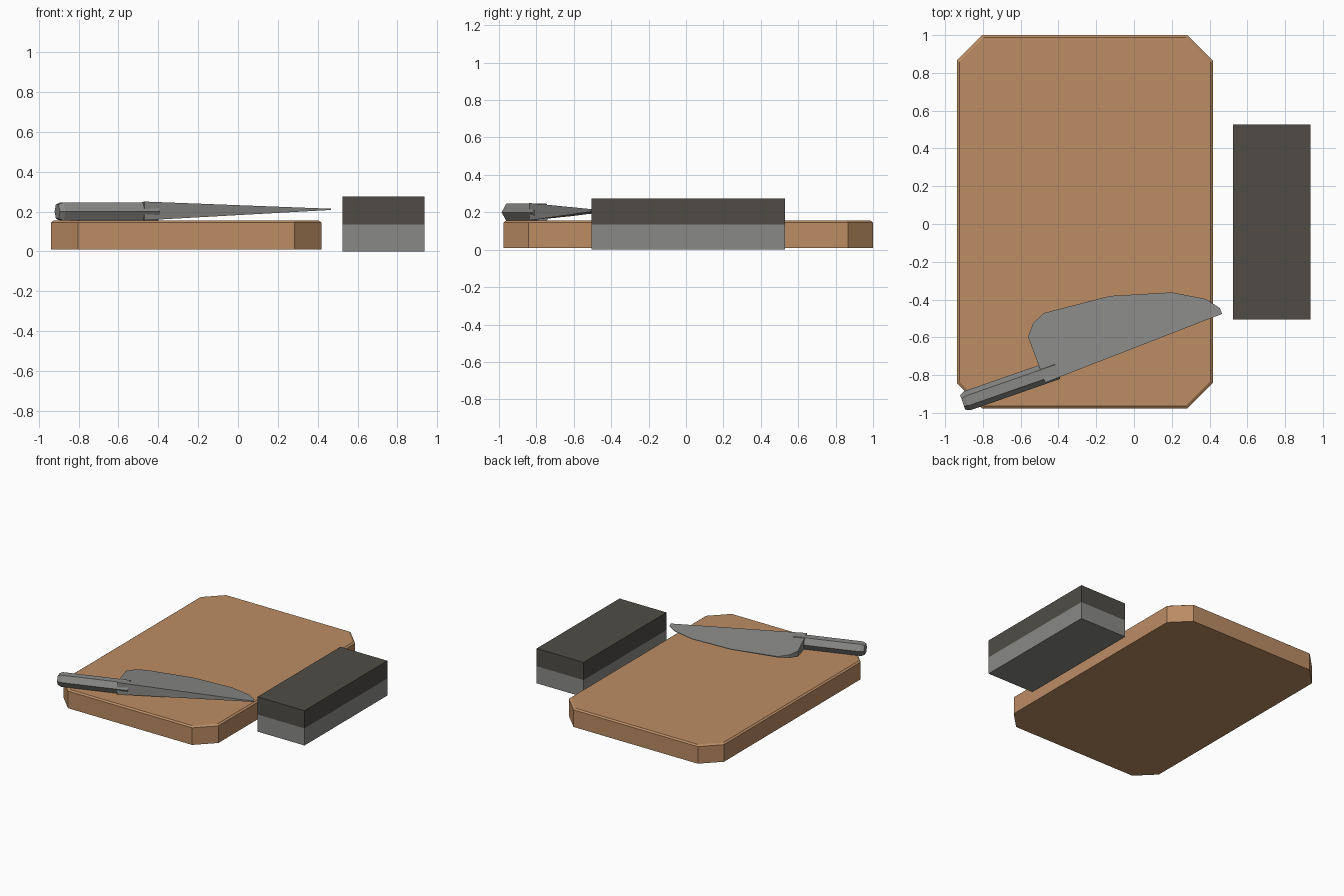
import bpy, bmesh, math
from mathutils import Vector

if "Cube" in bpy.data.objects:
    bpy.data.objects.remove(bpy.data.objects["Cube"])


def material(name, rgb):
    m = bpy.data.materials.new(name)
    m.diffuse_color = (*rgb, 1)
    m.use_nodes = True
    m.node_tree.nodes["Principled BSDF"].inputs["Base Color"].default_value = m.diffuse_color
    return m


WOOD = material("wood", (0.50, 0.265, 0.127))
GREY = material("steel grey", (0.25, 0.25, 0.24))
DARK = material("dark stone", (0.08, 0.073, 0.063))


def loft(name, rings, mat):
    """Skin matching rings of points and cap both ends."""
    bm = bmesh.new()
    vs = [[bm.verts.new(p) for p in r] for r in rings]
    n = len(vs[0])
    for a, b in zip(vs, vs[1:]):
        for i in range(n):
            j = (i + 1) % n
            bm.faces.new((a[i], a[j], b[j], b[i]))
    bm.faces.new(vs[0][::-1])
    bm.faces.new(vs[-1])
    bmesh.ops.recalc_face_normals(bm, faces=bm.faces)
    me = bpy.data.meshes.new(name)
    bm.to_mesh(me)
    bm.free()
    me.materials.append(mat)
    ob = bpy.data.objects.new(name, me)
    bpy.context.collection.objects.link(ob)
    return ob


def octagon(cx, cy, hx, hy, cut, z):
    quarter = [(hx, hy - cut), (hx - cut, hy)]
    pts = quarter + [(-x, y) for x, y in quarter[::-1]]
    pts += [(-x, -y) for x, y in pts]
    return [(cx + x, cy + y, z) for x, y in pts]


# cutting board with clipped corners and an eased top rim
B = (-0.26, 0.012)
loft("cutting_board", [octagon(*B, 0.678, 0.988, 0.135, 0.01),
                       octagon(*B, 0.678, 0.988, 0.135, 0.145),
                       octagon(*B, 0.665, 0.975, 0.130, 0.155)], WOOD)

# two-layer sharpening stone
for name, z0, z1, mat in (("stone_coarse_layer", 0, 0.135, GREY),
                          ("stone_fine_layer", 0.135, 0.275, DARK)):
    outline = [(0.525, -0.505), (0.935, -0.505), (0.935, 0.528), (0.525, 0.528)]
    loft(name, [[(x, y, z) for x, y in outline] for z in (z0, z1)], mat)

# blade: wedge, thick along the spine and thin at the cutting edge
# (x, y, mid height, half thickness)
profile = [(-0.47, -0.84, 0.203, 0.047), (0.466, -0.476, 0.211, 0.003),
           (0.455, -0.445, 0.210, 0.002), (0.38, -0.397, 0.208, 0.002),
           (0.20, -0.362, 0.206, 0.002), (-0.127, -0.381, 0.204, 0.002),
           (-0.476, -0.471, 0.203, 0.004), (-0.534, -0.524, 0.203, 0.012),
           (-0.561, -0.598, 0.203, 0.022)]
loft("knife_blade", [[(x, y, z + s * t) for x, y, z, t in profile]
                     for s in (-1, 1)], GREY)

# six-sided handle with a tapered butt
start, end = Vector((-0.907, -0.944, 0.2)), Vector((-0.408, -0.770, 0.2))
axis = (end - start).normalized()
side = Vector((-axis.y, axis.x, 0))


def hexagon(center, r):
    return [center + side * r * math.cos(k * math.pi / 3)
            + Vector((0, 0, r * math.sin(k * math.pi / 3))) for k in range(6)]


loft("knife_handle", [hexagon(start, 0.041), hexagon(start + axis * 0.025, 0.053),
                      hexagon(end, 0.053)], GREY)
